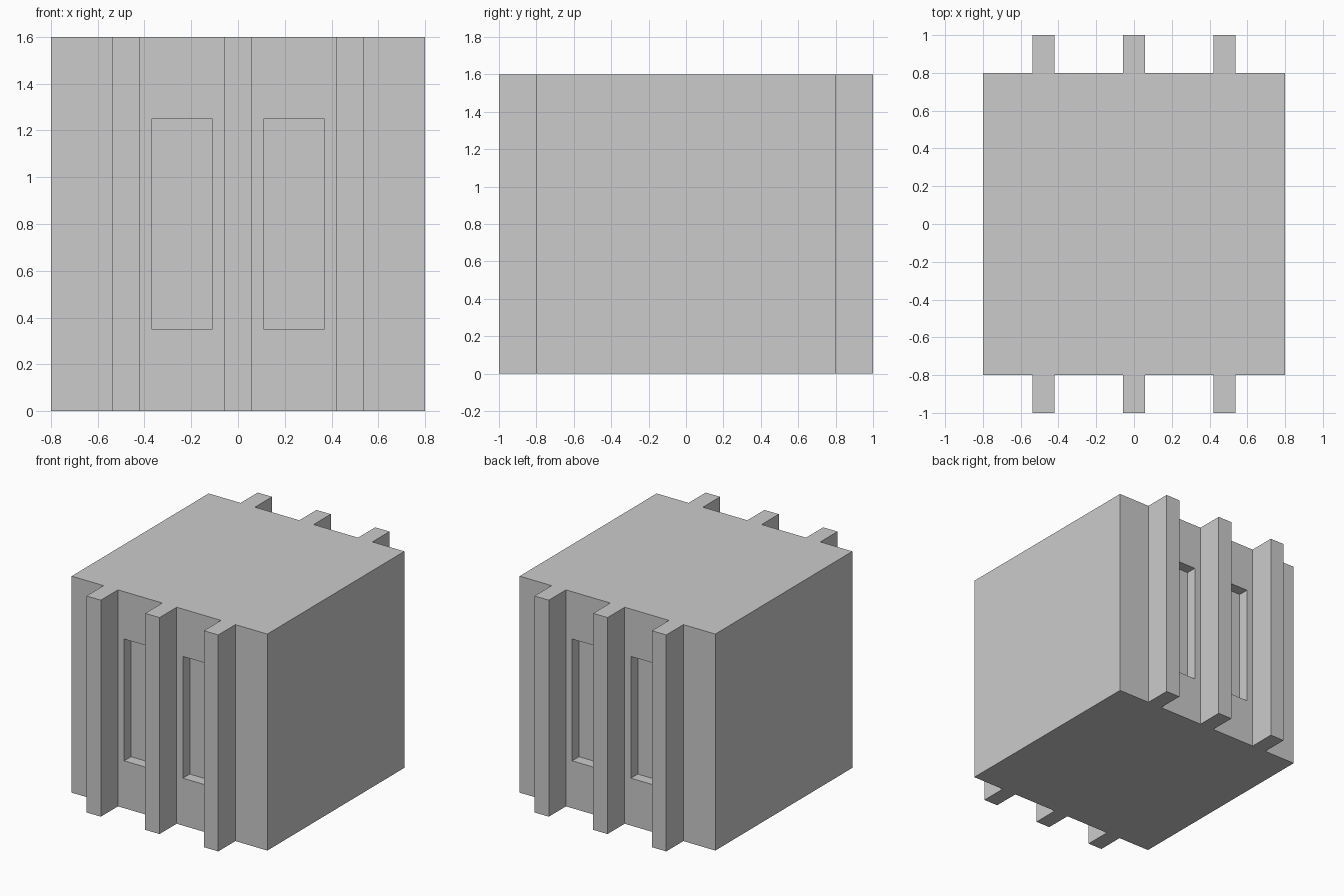
import bpy, bmesh

if "Cube" in bpy.data.objects:
    bpy.data.objects.remove(bpy.data.objects["Cube"])

HALF, OUTER, HEIGHT = 0.8, 1.0, 1.6
FIN_W, SPACING = 0.117, 0.48
WIN_W, WIN_Z0, WIN_Z1, WIN_DEPTH = 0.26, 0.35, 1.25, 0.08


def mesh_object(name, bm):
    bmesh.ops.recalc_face_normals(bm, faces=bm.faces)
    mesh = bpy.data.meshes.new(name)
    bm.to_mesh(mesh)
    bm.free()
    obj = bpy.data.objects.new(name, mesh)
    bpy.context.collection.objects.link(obj)
    return obj


# Plan outline: square block with three fins along the front, then the back
side = [(-HALF, -HALF)]
for cx in (-SPACING, 0, SPACING):
    a, b = cx - FIN_W / 2, cx + FIN_W / 2
    side += [(a, -HALF), (a, -OUTER), (b, -OUTER), (b, -HALF)]
side.append((HALF, -HALF))
outline = side + [(-x, -y) for x, y in side]

# Finned block extruded to full height
bm = bmesh.new()
base = bm.faces.new([bm.verts.new((x, y, 0)) for x, y in outline])
top = bmesh.ops.extrude_face_region(bm, geom=[base], use_keep_orig=True)
bmesh.ops.translate(bm, vec=(0, 0, HEIGHT),
                    verts=[v for v in top["geom"] if isinstance(v, bmesh.types.BMVert)])
block = mesh_object("finned_block", bm)

# Window recesses between the fins, front and back
bm = bmesh.new()
for sx in (-1, 1):
    for sy in (-1, 1):
        verts = bmesh.ops.create_cube(bm, size=1)["verts"]
        bmesh.ops.scale(bm, vec=(WIN_W, WIN_DEPTH * 2, WIN_Z1 - WIN_Z0), verts=verts)
        bmesh.ops.translate(bm, vec=(sx * SPACING / 2, sy * HALF, (WIN_Z0 + WIN_Z1) / 2),
                            verts=verts)
cutter = mesh_object("window_cutter", bm)
cutter.hide_render = True

mod = block.modifiers.new("windows", 'BOOLEAN')
mod.operation = 'DIFFERENCE'
mod.solver = 'EXACT'
mod.object = cutter
bpy.context.view_layer.objects.active = block
bpy.ops.object.modifier_apply(modifier=mod.name)
bpy.data.objects.remove(cutter)
